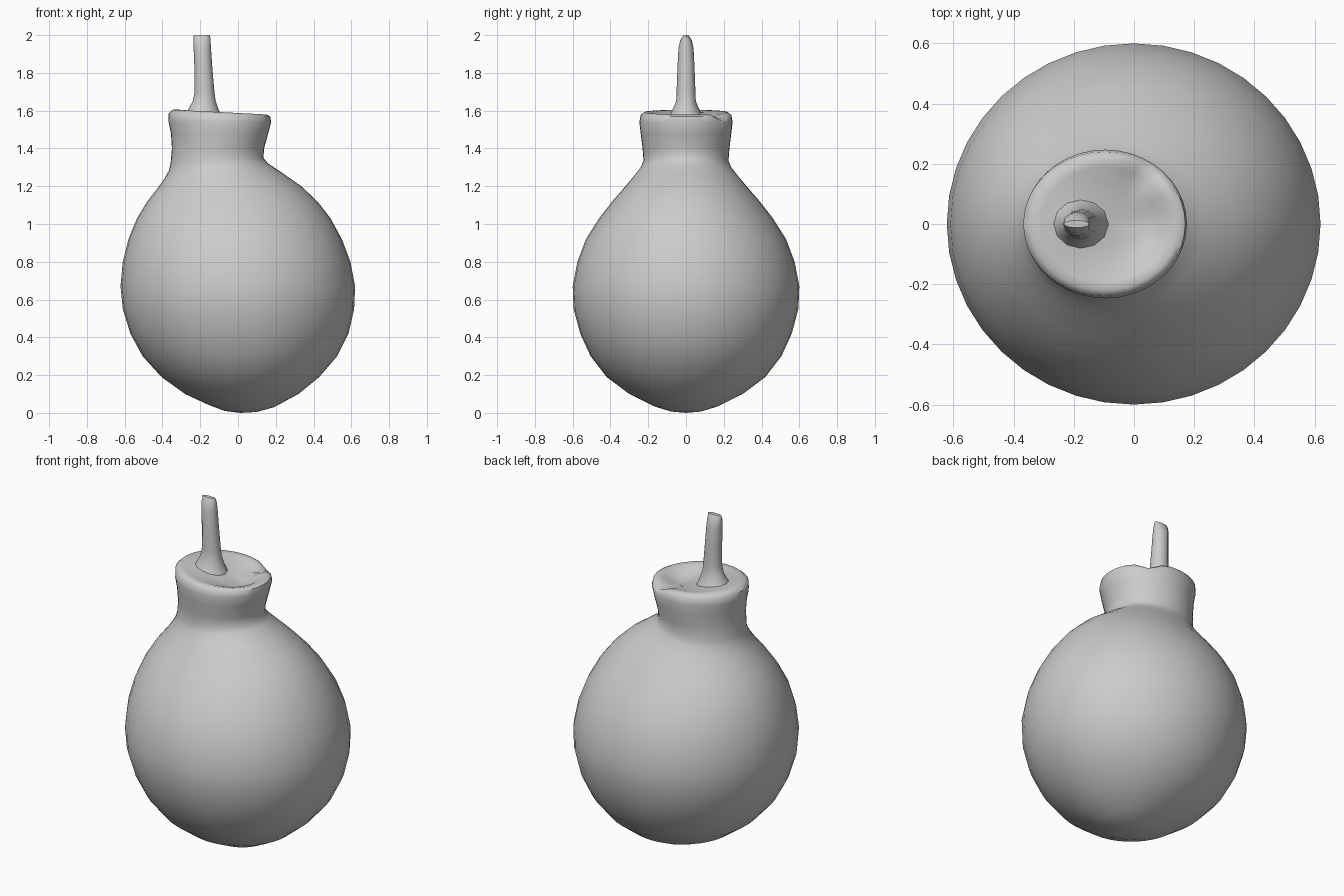
import bpy, bmesh
from math import cos, sin, pi, exp, radians


def loft(name, rings, sides, shape=None):
    """Skin tilted elliptical rings: (z left, x left, z right, x right, y radius)."""
    bm = bmesh.new()
    loops = []
    for i, (zl, xl, zr, xr, ry) in enumerate(rings):
        loop = []
        for k in range(sides):
            a = 2 * pi * k / sides
            t = (1 + cos(a)) / 2
            z = zl + (zr - zl) * t
            if shape:
                z += shape(i, a)
            loop.append(bm.verts.new((xl + (xr - xl) * t, ry * sin(a), z)))
        loops.append(loop)
    for lo, hi in zip(loops, loops[1:]):
        for k in range(sides):
            n = (k + 1) % sides
            bm.faces.new((lo[k], lo[n], hi[n], hi[k]))
    # close both ends with fans
    for loop, flip in ((loops[0], True), (loops[-1], False)):
        mid = sum((v.co for v in loop), loop[0].co * 0) / sides
        if flip:
            mid.z = 0.0 if name == "round_body" else mid.z
        c = bm.verts.new(mid)
        for k in range(sides):
            f = (loop[k], loop[(k + 1) % sides], c)
            bm.faces.new(f[::-1] if flip else f)
    bmesh.ops.recalc_face_normals(bm, faces=bm.faces[:])
    me = bpy.data.meshes.new(name)
    bm.to_mesh(me)
    bm.free()
    ob = bpy.data.objects.new(name, me)
    bpy.context.collection.objects.link(ob)
    bpy.ops.object.select_all(action='DESELECT')
    ob.select_set(True)
    bpy.context.view_layer.objects.active = ob
    bpy.ops.object.shade_smooth_by_angle(angle=radians(50))
    return ob


# Round body, leaning neck, lip and dished top in one skin
body = [
    (0.01, -0.07, 0.005, 0.10, 0.08),
    (0.04, -0.15, 0.03, 0.19, 0.17),
    (0.10, -0.28, 0.10, 0.32, 0.30),
    (0.19, -0.405, 0.19, 0.43, 0.42),
    (0.30, -0.505, 0.30, 0.525, 0.505),
    (0.42, -0.57, 0.42, 0.585, 0.56),
    (0.55, -0.61, 0.55, 0.615, 0.595),
    (0.67, -0.622, 0.67, 0.62, 0.60),
    (0.80, -0.61, 0.80, 0.595, 0.575),
    (0.92, -0.58, 0.92, 0.55, 0.53),
    (1.03, -0.535, 1.03, 0.49, 0.46),
    (1.12, -0.48, 1.12, 0.42, 0.39),
    (1.19, -0.425, 1.20, 0.335, 0.325),
    (1.24, -0.39, 1.27, 0.235, 0.275),
    (1.28, -0.367, 1.32, 0.16, 0.24),
    (1.32, -0.357, 1.35, 0.135, 0.225),
    (1.40, -0.35, 1.40, 0.138, 0.23),
    (1.48, -0.355, 1.48, 0.16, 0.24),
    (1.54, -0.367, 1.54, 0.176, 0.247),
    (1.585, -0.368, 1.57, 0.17, 0.24),
    (1.605, -0.345, 1.58, 0.15, 0.22),
    (1.605, -0.31, 1.57, 0.115, 0.19),
    (1.60, -0.26, 1.545, 0.075, 0.14),
    (1.60, -0.21, 1.53, 0.03, 0.07),
]


# Small dent in the back right of the lip
def lip_dent(i, a):
    if 19 <= i <= 21:
        return -0.03 * exp(-((a - 0.95) / 0.22) ** 2)
    return 0


loft("round_body", body, 40, lip_dent)

# Six-sided stem with a flared foot and a ridged tip
stem = [
    (1.56, -0.29, 1.51, -0.06, 0.11),
    (1.61, -0.262, 1.585, -0.095, 0.075),
    (1.65, -0.24, 1.65, -0.118, 0.052),
    (1.70, -0.229, 1.70, -0.125, 0.05),
    (1.83, -0.231, 1.83, -0.136, 0.045),
    (1.93, -0.235, 1.93, -0.143, 0.04),
    (1.975, -0.236, 1.975, -0.146, 0.03),
    (2.00, -0.234, 2.00, -0.148, 0.012),
]
loft("stem", stem, 12)
